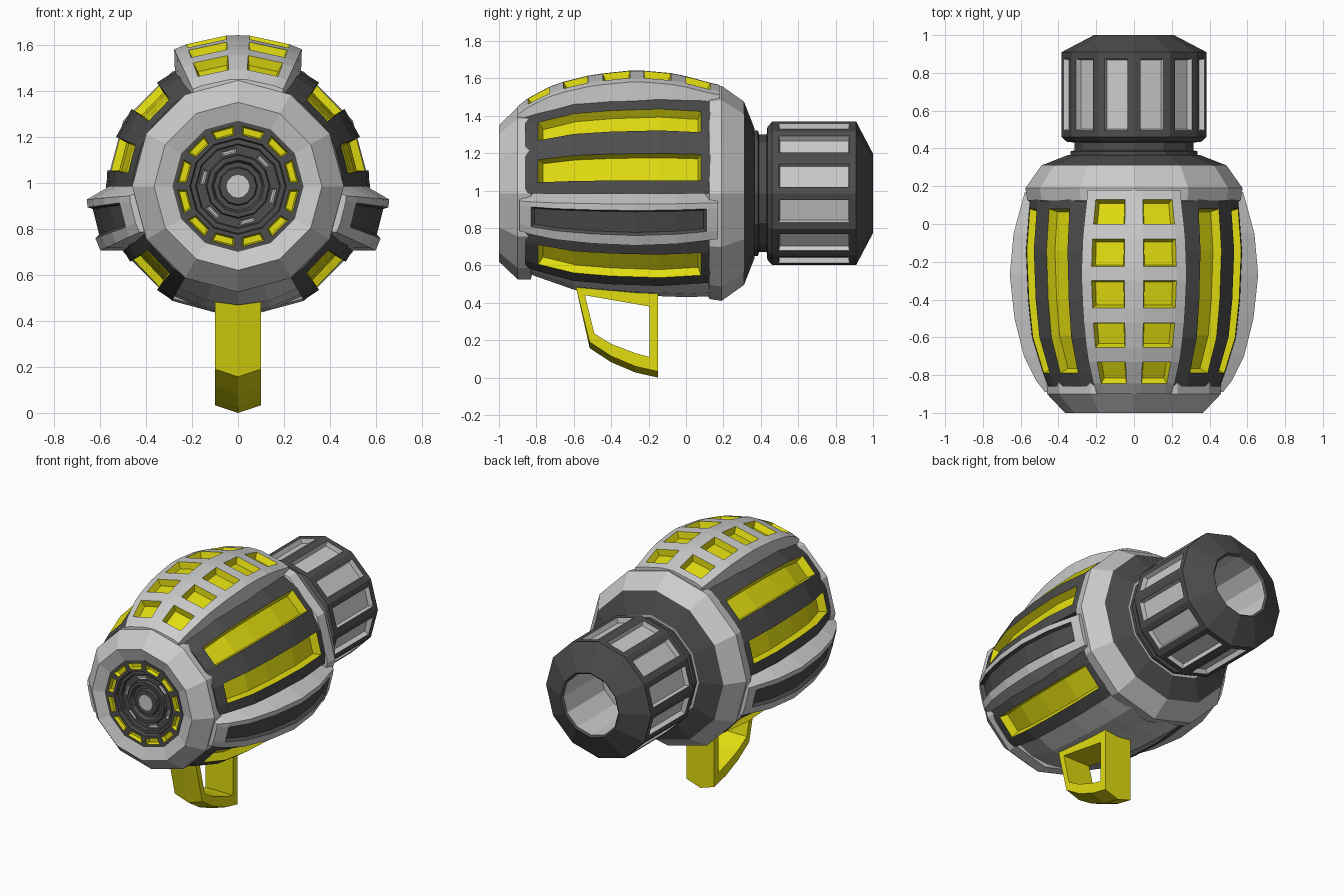
import bpy, bmesh
from math import sin, cos, radians

if "Cube" in bpy.data.objects:
    bpy.data.objects.remove(bpy.data.objects["Cube"])

ZC = 0.985   # height of the main axis (runs along y)
N = 12       # sides of every turned part


def material(name, c):
    m = bpy.data.materials.new(name)
    m.diffuse_color = (*c, 1)
    m.use_nodes = True
    m.node_tree.nodes["Principled BSDF"].inputs["Base Color"].default_value = m.diffuse_color
    return m


LIGHT = material("light_grey", (0.53, 0.53, 0.53))
DARK = material("dark_grey", (0.075, 0.075, 0.075))
YELLOW = material("yellow", (0.76, 0.72, 0.005))


def polar(deg, y, r):
    return (r * cos(radians(deg)), y, ZC + r * sin(radians(deg)))


def finish(name, bm, mats, mirror=False):
    me = bpy.data.meshes.new(name)
    bm.to_mesh(me)
    bm.free()
    for m in mats:
        me.materials.append(m)
    ob = bpy.data.objects.new(name, me)
    bpy.context.collection.objects.link(ob)
    if mirror:
        mod = ob.modifiers.new("mirror", 'MIRROR')
        mod.use_axis = (True, False, False)
    return ob


def recess(bm, faces, depth, margin=0.0, taper=0.012):
    """Sink a group of faces; walls and floor get material slot 1."""
    if margin:
        bmesh.ops.inset_region(bm, faces=faces, thickness=margin, use_even_offset=True)
    bm.normal_update()
    walls = bmesh.ops.inset_region(bm, faces=faces, thickness=taper, depth=-depth,
                                   use_even_offset=True)['faces']
    for f in list(walls) + faces:
        f.material_index = 1


def lathe(name, prof, mats, slot1=(), windows=()):
    """Turned part from (y, r) points. windows = (segment, step, margin, depth)."""
    bm = bmesh.new()
    rings = [[bm.verts.new(polar(360 / N * i + 90, y, r)) for i in range(N)] for y, r in prof]
    segs = []
    for a, b in zip(rings, rings[1:]):
        segs.append([bm.faces.new((a[i], a[(i + 1) % N], b[(i + 1) % N], b[i])) for i in range(N)])
    segs.append([bm.faces.new(rings[0]), bm.faces.new(rings[-1])])
    for s in slot1:
        for f in segs[s]:
            f.material_index = 1
    bmesh.ops.recalc_face_normals(bm, faces=bm.faces)
    for seg, step, margin, depth in windows:
        for f in segs[seg][::step]:
            recess(bm, [f], depth, margin, 0.006)
    return finish(name, bm, mats)


def interp(prof, y):
    for (y0, r0), (y1, r1) in zip(prof, prof[1:]):
        if y <= y1:
            return r0 + (r1 - r0) * (y - y0) / (y1 - y0)
    return prof[-1][1]


def sector(name, prof, angles, ys, mats, groups=(), depth=0, splay=1.0, mirror=True):
    """Curved block following a profile; groups = (columns, rows) to recess."""
    bm = bmesh.new()
    mid = (angles[0] + angles[-1]) / 2
    out = [[bm.verts.new(polar(a, y, interp(prof, y))) for y in ys] for a in angles]
    inn = [[bm.verts.new(polar(mid + (a - mid) * splay, y, interp(prof, y) - 0.11)) for y in ys]
           for a in angles]
    A, Y = len(angles) - 1, len(ys) - 1
    face = {}
    for i in range(A):
        for j in range(Y):
            face[i, j] = bm.faces.new((out[i][j], out[i + 1][j], out[i + 1][j + 1], out[i][j + 1]))
            bm.faces.new((inn[i][j], inn[i][j + 1], inn[i + 1][j + 1], inn[i + 1][j]))
        for j in (0, Y):
            bm.faces.new((out[i][j], out[i + 1][j], inn[i + 1][j], inn[i][j]))
    for i in (0, A):
        for j in range(Y):
            bm.faces.new((out[i][j], out[i][j + 1], inn[i][j + 1], inn[i][j]))
    bmesh.ops.recalc_face_normals(bm, faces=bm.faces)
    for cols, rows in groups:
        recess(bm, [face[i, j] for i in cols for j in rows], depth)
    return finish(name, bm, mats, mirror)


# Hidden core, visible belly strip and the two collars
lathe("body_core", [(-.9, .36), (-.83, .38), (-.6, .45), (-.27, .48), (.15, .48)], [DARK])
BELLY = [(-.87, .42), (-.6, .515), (-.27, .545), (0, .555), (.15, .55)]
sector("belly", BELLY, [-58, -75, -90, -105, -122], [-.87, -.6, -.27, 0, .15], [LIGHT], mirror=False)
lathe("front_collar", [(-.81, .38), (-.83, .46), (-.9, .46), (-1, .365), (-.975, .285), (-.93, .28)], [LIGHT])
lathe("rear_collar", [(.1, .5), (.125, .565), (.19, .575), (.31, .49), (.365, .35)],
      [LIGHT, DARK], slot1=(3,))

# Front hub: ring of yellow windows, then stepped dark rings
lathe("front_hub_ring", [(-.92, .285), (-.98, .285), (-.98, .21), (-.92, .2)], [DARK, YELLOW],
      windows=[(1, 1, .017, .025)])
lathe("front_hub_steps", [(-.9, .21), (-.955, .205), (-.955, .185), (-.94, .18), (-.94, .14), (-.96, .135),
                          (-.96, .115), (-.935, .105), (-.935, .085), (-.955, .08), (-.955, .055)],
      [DARK, LIGHT], windows=[(3, 2, .009, .008)])
lathe("front_hub_cap", [(-.9, .05), (-.96, .05)], [LIGHT])

# Raised top rib with two rows of five windows
RIB = [(-.9, .465), (-.83, .52), (-.7, .585), (-.5, .635), (-.27, .66), (-.05, .64), (.17, .58)]
sector("top_rib", RIB, [65, 70, 85.5, 90, 94.5, 110, 115],
       [-.9, -.845, -.73, -.655, -.525, -.445, -.3, -.225, -.08, 0, .13, .18], [LIGHT, YELLOW],
       [([c], [r]) for c in (1, 4) for r in (1, 3, 5, 7, 9)], .04, 1.2, mirror=False)

# Side fins with a shallow dark slot
sector("side_fin", RIB, [-5, -8, -20, -25], [-.89, -.83, -.7, -.5, -.27, -.05, .11, .17],
       [LIGHT, DARK], [([1], range(1, 6))], .02, 1.55)

# Dark slotted panels between rib, fins and belly
PANEL = [(-.86, .455), (-.78, .485), (-.6, .54), (-.27, .575), (-.05, .57), (.13, .55)]
ROWS = [-.86, -.79, -.6, -.4, -.14, .08, .14]
sector("upper_side_panel", PANEL, [0, 7, 22, 36, 52, 63], ROWS, [DARK, YELLOW],
       [([1], range(1, 5)), ([3], range(1, 5))], .05)
sector("lower_side_panel", PANEL, [-27, -35, -52, -60], ROWS, [DARK, YELLOW],
       [([1], range(1, 5))], .05)

# Neck and windowed barrel with a bored end
lathe("neck", [(.33, .335), (.385, .335), (.39, .315), (.46, .315)], [DARK])
lathe("barrel", [(.43, .3), (.435, .355), (.46, .383), (.91, .383), (1, .212), (.99, .2), (.6, .2)],
      [DARK, LIGHT], slot1=(5, -1), windows=[(2, 1, .036, .03)])

# Yellow loop handle with a ridged underside
OUTER = [(-.59, .49), (-.515, .19), (-.4, .115), (-.27, .06), (-.15, .033), (-.15, .48)]
INNER = [(-.54, .44), (-.49, .235), (-.4, .18), (-.27, .13), (-.195, .11), (-.195, .38)]
bm = bmesh.new()
secs = []
for x in (-.1, 0, .1):
    drop = .033 if x == 0 else 0
    o = [bm.verts.new((x, y, z - (drop if 0 < k < 5 else 0))) for k, (y, z) in enumerate(OUTER)]
    secs.append((o, [bm.verts.new((x, y, z)) for y, z in INNER]))
for k in range(6):
    n = (k + 1) % 6
    for s, t in zip(secs, secs[1:]):
        for q in (0, 1):
            bm.faces.new((s[q][k], s[q][n], t[q][n], t[q][k]))
    for o, i in (secs[0], secs[2]):
        bm.faces.new((o[k], o[n], i[n], i[k]))
bmesh.ops.recalc_face_normals(bm, faces=bm.faces)
finish("handle", bm, [YELLOW])
